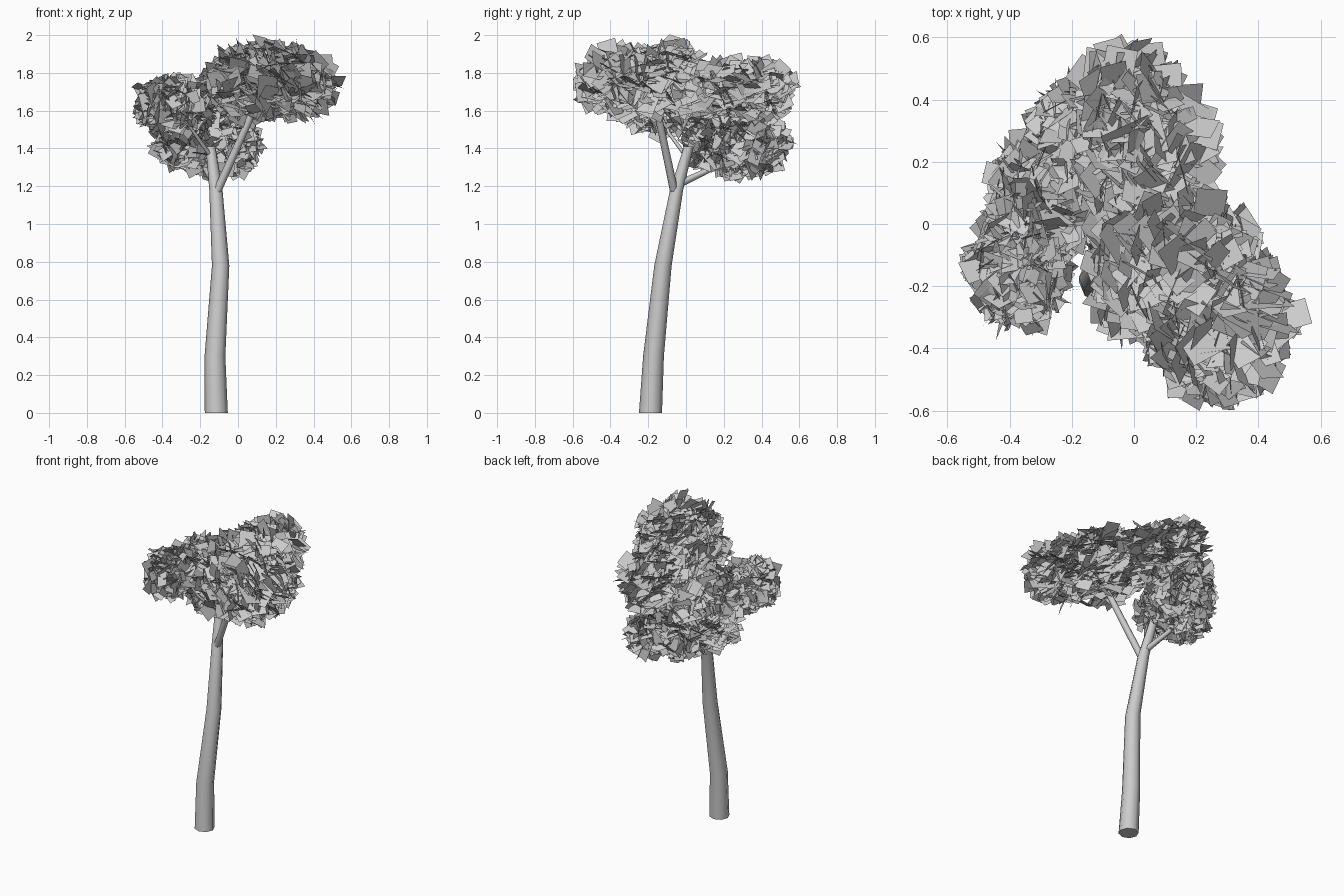
import bpy, bmesh, math, random
from mathutils import Vector

if "Cube" in bpy.data.objects:
    bpy.data.objects.remove(bpy.data.objects["Cube"])

random.seed(7)


def new_object(name, bm):
    mesh = bpy.data.meshes.new(name)
    bm.to_mesh(mesh)
    bm.free()
    ob = bpy.data.objects.new(name, mesh)
    bpy.context.collection.objects.link(ob)
    return ob


def limb(name, path, sides=8, flat=False):
    """Tapered tube through (x, y, z, radius) points."""
    bm = bmesh.new()
    pts = [Vector(p[:3]) for p in path]
    rings = []
    for i, p in enumerate(pts):
        tangent = pts[min(i + 1, len(pts) - 1)] - pts[max(i - 1, 0)]
        u = Vector((1, 0, 0))
        v = Vector((0, 1, 0))
        if not flat:
            n = tangent.normalized()
            u = n.cross(Vector((0, 1, 0))).normalized()
            v = n.cross(u)
        ring = []
        for k in range(sides):
            a = 2 * math.pi * k / sides
            ring.append(bm.verts.new(p + (u * math.cos(a) + v * math.sin(a)) * path[i][3]))
        rings.append(ring)
    for a, b in zip(rings, rings[1:]):
        for k in range(sides):
            j = (k + 1) % sides
            bm.faces.new((a[k], a[j], b[j], b[k])).smooth = True
    bm.faces.new(rings[0][::-1])
    bm.faces.new(rings[-1])
    bmesh.ops.recalc_face_normals(bm, faces=bm.faces)
    return new_object(name, bm)


def random_unit():
    return Vector([random.gauss(0, 1) for _ in range(3)]).normalized()


def foliage(name, blobs, size, up, lean=Vector((0, 0, 0))):
    """Cloud of loose flat quads filling boxy ellipsoids (centre, radii, count)."""
    bm = bmesh.new()
    grain = lean.cross(Vector((0, 0, 1))) * 1.5
    for centre, radii, count in blobs:
        for _ in range(count):
            d = [math.copysign(abs(x) ** 0.9, x) for x in random_unit()]
            r = random.random() ** 0.25
            c = Vector(centre) + Vector([d[i] * r * radii[i] for i in range(3)])
            n = (random_unit() + Vector((0, 0, up)) + lean).normalized()
            v = n.cross(random_unit() + grain).normalized()
            u = v.cross(n)
            s = size * random.uniform(0.7, 1.25)
            # long axis follows the lean direction's grain
            u, v = u * s * 0.72, v * s * 0.38
            bm.faces.new([bm.verts.new(c + a * u + b * v)
                          for a, b in ((-1, -1), (1, -1), (1, 1), (-1, 1))])
    return new_object(name, bm)


# Trunk
limb("trunk", [(-0.115, -0.188, 0.0, 0.061), (-0.122, -0.172, 0.3, 0.055),
               (-0.092, -0.122, 0.78, 0.046), (-0.117, -0.05, 1.18, 0.035),
               (-0.145, 0.015, 1.41, 0.026)], flat=True)

# Branches reaching into the leaf clumps
limb("right_branch", [(-0.112, -0.062, 1.17, 0.022), (0.055, -0.14, 1.54, 0.019),
                      (0.12, -0.18, 1.7, 0.01)])
limb("back_branch", [(-0.12, -0.04, 1.21, 0.02), (-0.17, 0.13, 1.29, 0.015),
                     (-0.19, 0.27, 1.4, 0.008)], sides=6)
limb("left_branch", [(-0.145, 0.0, 1.36, 0.011), (-0.23, -0.09, 1.48, 0.009),
                     (-0.33, -0.14, 1.63, 0.006)], sides=6)

# Leaf clumps
foliage("right_leaves", [((0.12, -0.1, 1.765), (0.24, 0.17, 0.175), 450),
                         ((0.26, -0.3, 1.75), (0.21, 0.23, 0.16), 480),
                         ((0.03, -0.2, 1.72), (0.12, 0.14, 0.13), 120)],
        0.11, 1.0, Vector((0.6, 0.28, 0)))
foliage("back_upper_leaves", [((0.03, 0.24, 1.715), (0.19, 0.21, 0.125), 420),
                              ((0.0, 0.4, 1.715), (0.13, 0.13, 0.11), 150)],
        0.11, 1.0, Vector((0.6, 0.28, 0)))
foliage("back_lower_leaves", [((-0.3, 0.13, 1.43), (0.12, 0.12, 0.12), 200),
                              ((-0.14, 0.27, 1.42), (0.17, 0.18, 0.14), 420),
                              ((-0.02, 0.36, 1.42), (0.12, 0.17, 0.13), 260)],
        0.085, 0.4)
foliage("left_leaves", [((-0.37, -0.15, 1.63), (0.14, 0.16, 0.125), 400),
                        ((-0.3, 0.07, 1.63), (0.15, 0.2, 0.125), 380),
                        ((-0.17, 0.27, 1.62), (0.14, 0.16, 0.12), 250)],
        0.085, 0.7, Vector((-0.5, 0.25, 0)))
